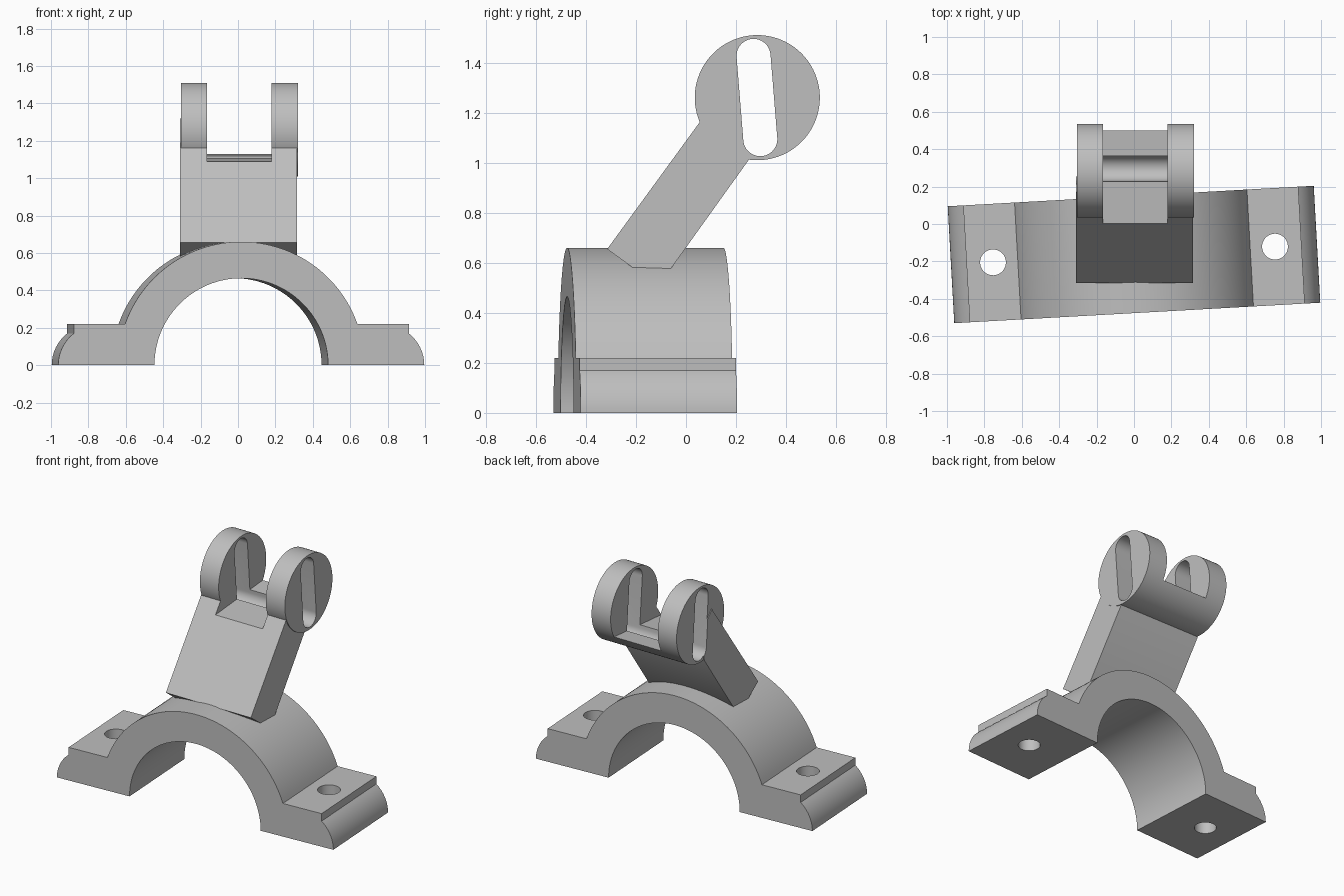
import bpy
import bmesh
from math import sin, cos, pi, radians, sqrt, atan2
from mathutils import Matrix

cube = bpy.data.objects.get("Cube")
if cube:
    bpy.data.objects.remove(cube, do_unlink=True)

grey = bpy.data.materials.new("plain grey")
grey.use_nodes = True
grey.diffuse_color = (0.52, 0.52, 0.52, 1)
grey.node_tree.nodes["Principled BSDF"].inputs["Base Color"].default_value = (0.52, 0.52, 0.52, 1)


def arc(cx, cy, r, start, end, steps):
    """Points along a circular arc, angles in radians."""
    angles = [start + (end - start) * i / steps for i in range(steps + 1)]
    return [(cx + r * cos(a), cy + r * sin(a)) for a in angles]


def prism(name, profile, axis, low, high):
    """Extrude a closed profile along x, y or z."""
    place = {"x": lambda p, d: (d, p[0], p[1]),
             "y": lambda p, d: (p[0], d, p[1]),
             "z": lambda p, d: (p[0], p[1], d)}[axis]
    bm = bmesh.new()
    rings = [[bm.verts.new(place(p, d)) for p in profile] for d in (low, high)]
    bm.faces.new(rings[0])
    bm.faces.new(rings[1])
    n = len(profile)
    for i in range(n):
        j = (i + 1) % n
        bm.faces.new((rings[0][i], rings[0][j], rings[1][j], rings[1][i]))
    bmesh.ops.recalc_face_normals(bm, faces=bm.faces)
    mesh = bpy.data.meshes.new(name)
    bm.to_mesh(mesh)
    bm.free()
    mesh.materials.append(grey)
    obj = bpy.data.objects.new(name, mesh)
    bpy.context.collection.objects.link(obj)
    return obj


def combine(target, tool, operation):
    """Apply a boolean and discard the tool object."""
    mod = target.modifiers.new(operation, "BOOLEAN")
    mod.operation, mod.solver, mod.object = operation, "EXACT", tool
    graph = bpy.context.evaluated_depsgraph_get()
    mesh = bpy.data.meshes.new_from_object(target.evaluated_get(graph))
    target.modifiers.clear()
    target.data = mesh
    bpy.data.objects.remove(tool, do_unlink=True)


def smooth(obj):
    bpy.ops.object.select_all(action="DESELECT")
    obj.select_set(True)
    bpy.context.view_layer.objects.active = obj
    bpy.ops.object.shade_smooth_by_angle(angle=radians(30))


# Saddle clamp: half ring with a stepped, rounded flange on each side
outer, inner, flange_top, lip = 0.66, 0.465, 0.22, 0.17
half_depth, edge, flange_x = 0.313, 0.98, 0.897
toe_r = 0.2156
toe_angle = atan2(lip, flange_x - (edge - toe_r))
meet = atan2(flange_top, sqrt(outer ** 2 - flange_top ** 2))
toe = arc(edge - toe_r, 0, toe_r, 0, toe_angle, 12)
right_side = toe + [(flange_x, flange_top)]
left_side = [(-x, z) for x, z in reversed(right_side)]
profile = (right_side + arc(0, 0, outer, meet, pi - meet, 64) + left_side
           + arc(0, 0, inner, pi, 0, 64))
clamp = prism("saddle_clamp", profile, "y", -half_depth, half_depth)
for side in (-1, 1):
    hole = prism("bolt_hole_cutter", arc(side * 0.755, 0, 0.069, 0, 2 * pi, 48)[:-1],
                 "z", -0.1, 0.4)
    combine(clamp, hole, "DIFFERENCE")
clamp.data.transform(Matrix.Translation((0, -0.163, 0)) @ Matrix.Rotation(radians(3.2), 4, "Z"))
smooth(clamp)

# Leaning arm with a round head
arm = prism("leaning_arm", [(-0.315, 0.655), (-0.111, 0.506), (0.25, 1.01),
                            (0.28, 1.2), (0.17, 1.32)], "x", -0.31, 0.315)
head = prism("round_head", arc(0.285, 1.26, 0.25, 0, 2 * pi, 96)[:-1], "x", -0.305, 0.32)
combine(arm, head, "UNION")

# Gap that splits the head into two prongs
floor = [(y, 1.09 + 0.083 * (y - 0.01)) for y in (-0.4, 0.8)]
gap = prism("prong_gap_cutter", floor + [(0.8, 1.8), (-0.4, 1.8)], "x", -0.167, 0.18)
combine(arm, gap, "DIFFERENCE")

# Long rounded slot through both prongs, leaving a groove in the gap floor
top, bottom = (0.27, 1.427), (0.297, 1.094)
tilt = atan2(bottom[0] - top[0], top[1] - bottom[1])
slot_profile = (arc(*top, 0.068, tilt, tilt + pi, 24)
                + arc(*bottom, 0.068, tilt + pi, tilt + 2 * pi, 24))
slot = prism("slot_cutter", slot_profile, "x", -0.6, 0.6)
combine(arm, slot, "DIFFERENCE")
arm.name = "forked_arm"
smooth(arm)
